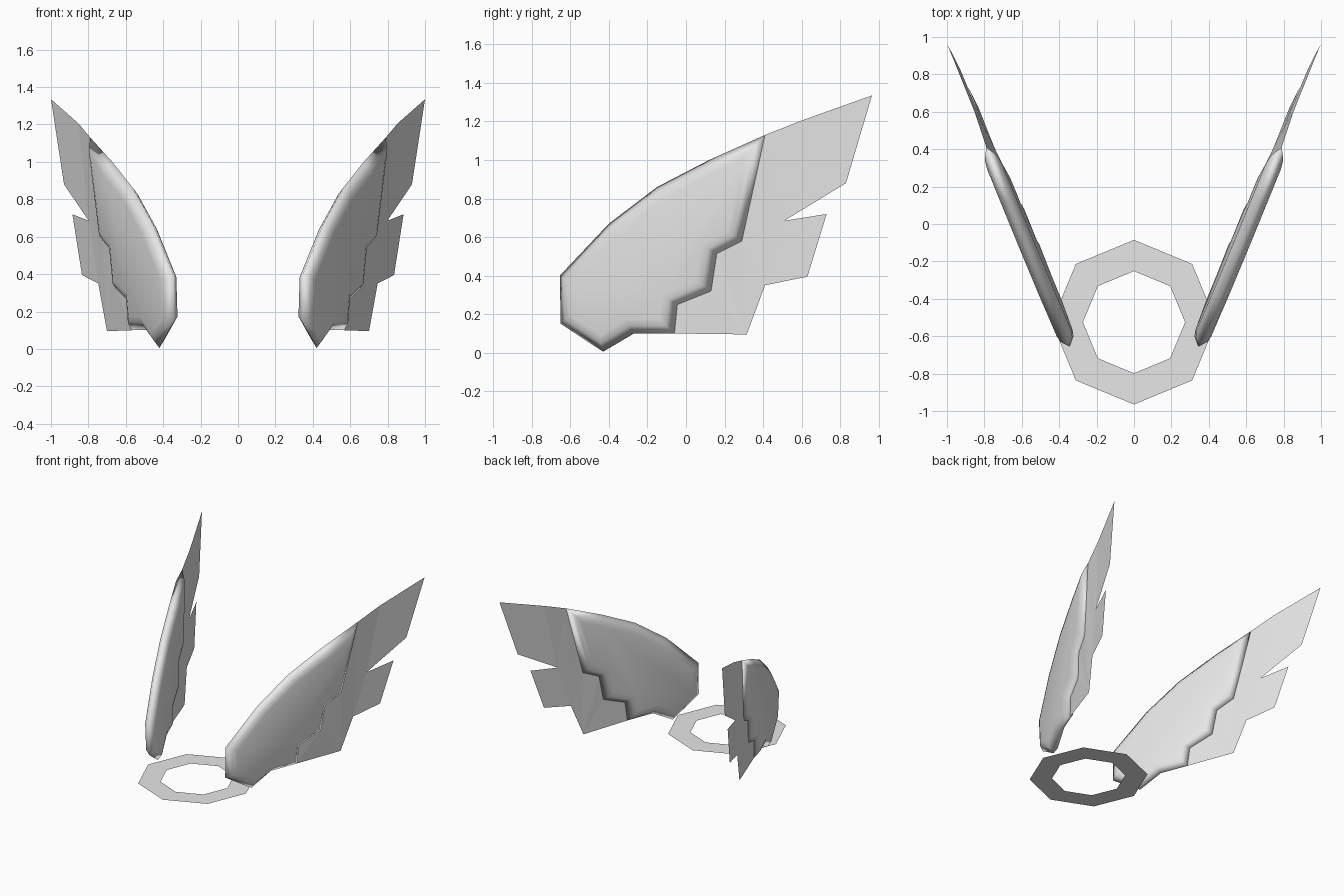
import bpy, bmesh
from math import pi

cube = bpy.data.objects.get("Cube")
if cube:
    bpy.data.objects.remove(cube, do_unlink=True)

grey = bpy.data.materials.new("light_grey")
grey.use_nodes = True
grey.diffuse_color = (0.8, 0.8, 0.8, 1)
grey.node_tree.nodes["Principled BSDF"].inputs["Base Color"].default_value = (0.8, 0.8, 0.8, 1)

# Wing outlines as (y, z): stepped trailing edge, front outline, feather outline
STEPS = [(-.06, .10), (-.045, .25), (.13, .32), (.16, .515), (.29, .58), (.41, 1.13)]
FRONT = [(.12, 1.0), (-.15, .86), (-.40, .67), (-.655, .40), (-.65, .15), (-.43, .005), (-.27, .10)]
FEATHERS = [(.60, 1.205), (.965, 1.335), (.83, .88), (.51, .685), (.73, .72),
            (.63, .395), (.41, .35), (.315, .095)]


def on_wing(p, offset=0.0):
    """Place a (y, z) point on the splayed plane of the left wing."""
    y, z = p
    return (0.574 + 0.39 * y + 0.037 * z + offset, y, z)


def make_object(name, bm, smooth=False, mirror=False):
    mesh = bpy.data.meshes.new(name)
    bm.to_mesh(mesh)
    bm.free()
    for poly in mesh.polygons:
        poly.use_smooth = smooth
    mesh.materials.append(grey)
    obj = bpy.data.objects.new(name, mesh)
    bpy.context.collection.objects.link(obj)
    if mirror:
        mod = obj.modifiers.new("mirror", 'MIRROR')
        mod.use_mirror_merge = False
    return obj


# Padded wing body: two insets raised on each side of the outline
ROOT = 0.014
bm = bmesh.new()
outline = [on_wing(p, ROOT) for p in STEPS + FRONT]
for pts in (outline, outline[::-1]):
    face = bm.faces.new([bm.verts.new(p) for p in pts])
    face.normal_update()
    for width, rise in ((.04, .034), (.035, .009)):
        bmesh.ops.inset_region(bm, faces=[face], thickness=width, depth=rise,
                               use_even_offset=True, use_boundary=True)
        face.normal_update()
bmesh.ops.remove_doubles(bm, verts=bm.verts[:], dist=.0005)
bmesh.ops.recalc_face_normals(bm, faces=bm.faces[:])
make_object("wing_bodies", bm, smooth=True, mirror=True)

# Thin feather sheet fanning out behind the stepped edge
bm = bmesh.new()
pts = [on_wing(p, ROOT) for p in STEPS] + [on_wing(p) for p in FEATHERS]
face = bm.faces.new([bm.verts.new(p) for p in pts])
bmesh.ops.triangulate(bm, faces=[face])
bm.normal_update()
if sum(f.normal.x for f in bm.faces) < 0:
    bmesh.ops.reverse_faces(bm, faces=bm.faces[:])
make_object("wing_feathers", bm, mirror=True)

# Flat eight-sided ring on the ground
bm = bmesh.new()
for radius in (.44, .273):
    bmesh.ops.create_circle(bm, segments=8, radius=radius)
bmesh.ops.bridge_loops(bm, edges=bm.edges[:])
bm.normal_update()
for f in bm.faces:
    if f.normal.z < 0:
        f.normal_flip()
ring = make_object("ground_ring", bm)
ring.location = (0, -.525, 0)
